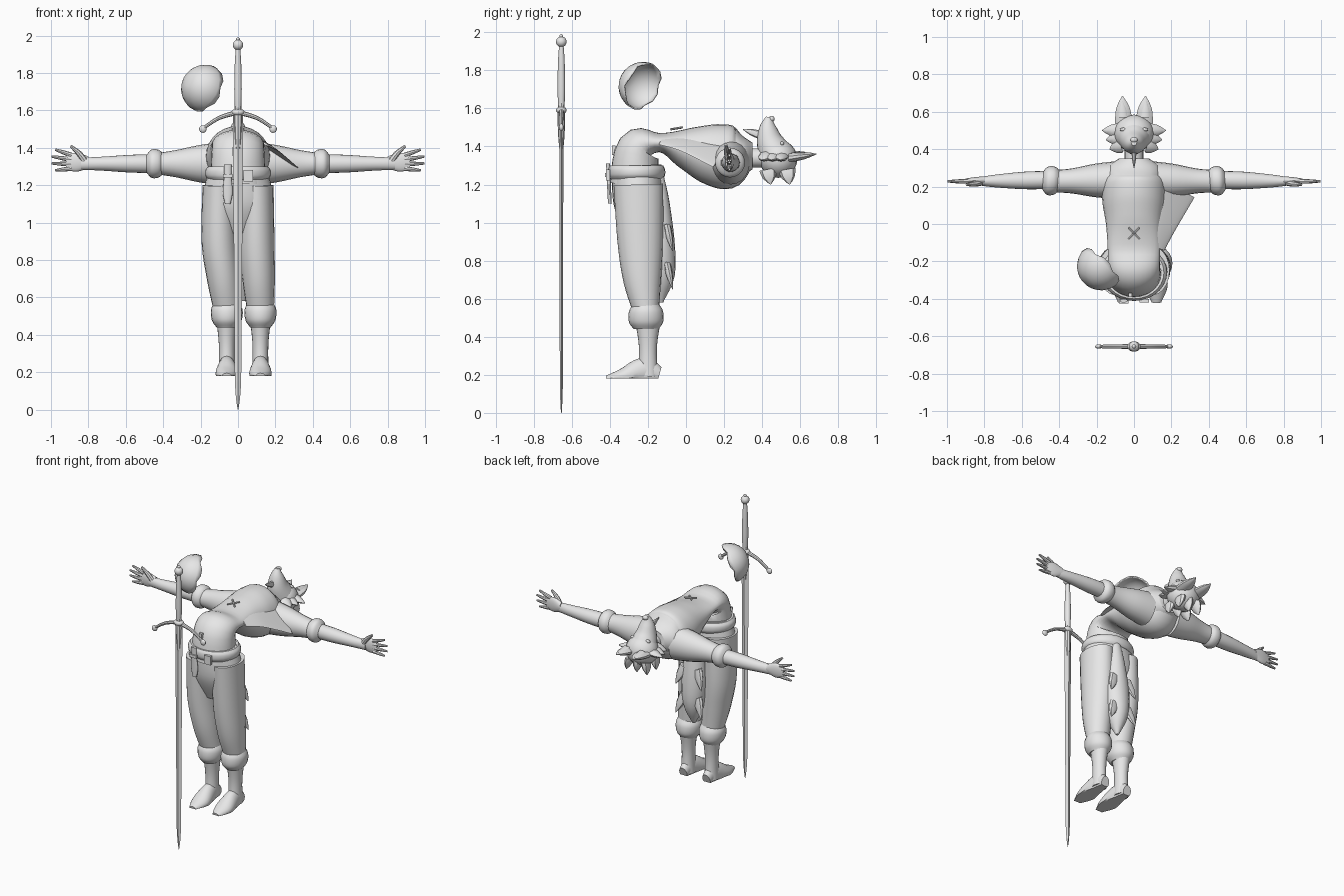
import bpy, bmesh, math
from mathutils import Vector

default_cube = bpy.data.objects.get("Cube")
if default_cube:
    bpy.data.objects.remove(default_cube)

GREY = (.8, .8, .8, 1)
clay = bpy.data.materials.new("plain_grey")
clay.use_nodes = True
clay.diffuse_color = GREY
clay.node_tree.nodes["Principled BSDF"].inputs["Base Color"].default_value = GREY

ACROSS, DEEP, UP = Vector((1, 0, 0)), Vector((0, 1, 0)), Vector((0, 0, 1))
SIDES = (("left", 1), ("right", -1))
parts = []


def finish(name, bm):
    bmesh.ops.recalc_face_normals(bm, faces=bm.faces)
    mesh = bpy.data.meshes.new(name)
    bm.to_mesh(mesh)
    bm.free()
    mesh.materials.append(clay)
    part = bpy.data.objects.new(name, mesh)
    bpy.context.collection.objects.link(part)
    parts.append(part)
    return part


def blend(keys, t):
    """Smooth curve through evenly spaced keys, numbers or vectors."""
    last = len(keys) - 1
    i = min(int(t * last), max(last - 1, 0))
    f = t * last - i
    a, b, c, d = (keys[min(max(i + k, 0), last)] for k in (-1, 0, 1, 2))
    return b + (c - a) * (f / 2) + (a * 2 - b * 5 + c * 4 - d) * (f * f / 2) + (b * 3 - a - c * 3 + d) * (f ** 3 / 2)


def bridge(bm, rows):
    for low, high in zip(rows, rows[1:]):
        for i in range(len(low)):
            bm.faces.new((low[i], low[i - 1], high[i - 1], high[i]))


def sweep(name, spine, width, depth=None, side=ACROSS, steps=16, sides=20, floor=None):
    """Elliptical body along a smooth spine; width is measured along side."""
    bm = bmesh.new()
    spine = [Vector(point) for point in spine]
    depth = depth or width
    rows = []
    for k in range(steps + 1):
        t = k / steps
        centre = blend(spine, t)
        ahead = blend(spine, min(t + .02, 1)) - blend(spine, max(t - .02, 0))
        wide = side.normalized() * max(blend(width, t), .002)
        deep = ahead.cross(side).normalized() * max(blend(depth, t), .002)
        row = []
        for i in range(sides):
            angle = math.tau * i / sides
            point = centre + wide * math.cos(angle) + deep * math.sin(angle)
            if floor is not None:
                point.z = max(point.z, floor)
            row.append(bm.verts.new(point))
        rows.append(row)
    bridge(bm, rows)
    bm.faces.new(rows[0])
    bm.faces.new(rows[-1])
    return finish(name, bm)


def column(name, x, y, bottom, top, width, depth=None, **options):
    return sweep(name, [(x, y, bottom), (x, y, top)], width, depth, **options)


def spike(name, root, tip, radius, thin=.6, side=UP):
    """Tapering tuft, flattened along side."""
    taper = [radius, radius * .8, .002]
    sweep(name, [root, tip], [r * thin for r in taper], taper, side, steps=4, sides=8)


def rod(name, spine, radius, side=UP):
    sweep(name, spine, [radius], side=side, steps=4, sides=6)


def ball(name, centre, size):
    bm = bmesh.new()
    bmesh.ops.create_uvsphere(bm, u_segments=20, v_segments=12, radius=1)
    bmesh.ops.scale(bm, vec=size, verts=bm.verts)
    bmesh.ops.translate(bm, vec=centre, verts=bm.verts)
    finish(name, bm)


def box(name, centre, size):
    bm = bmesh.new()
    bmesh.ops.create_cube(bm, size=1)
    bmesh.ops.scale(bm, vec=size, verts=bm.verts)
    bmesh.ops.translate(bm, vec=centre, verts=bm.verts)
    finish(name, bm)


# Shirt arched backwards, with neck, collar and loose drape
sweep("shirt", [(0, -.27, 1.2), (0, -.25, 1.39), (0, -.14, 1.42), (0, 0, 1.39),
                (0, .13, 1.36), (0, .25, 1.34), (0, .34, 1.35)],
      width=[.15, .14, .14, .15, .17, .16, .06],
      depth=[.13, .11, .05, .11, .16, .16, .05], steps=30, sides=28)
sweep("neck", [(0, .28, 1.34), (0, .44, 1.34)], [.05])
sweep("collar", [(0, .26, 1.35), (0, .35, 1.35)], [.15, .14, .08], [.15, .1, .07])
sweep("shirt_drape", [(.13, -.13, 1.43), (.17, 0, 1.41), (.23, .19, 1.35)],
      width=[.006], depth=[.04, .07, .12], side=Vector((.5, 0, .8)))

# Chest stitches and laces
for label, s in SIDES:
    rod(label + "_cross_stitch", [(-.03 * s, -.08, 1.49), (.03 * s, -.02, 1.5)], .006)
    rod(label + "_lace", [(0, -.19, 1.47), (.03 * s, -.28, 1.45)], .006)

# Trousers, belt and boots
sweep("hips", [(0, -.26, 1.3), (0, -.25, 1.1), (0, -.24, .93)], [.15, .19, .1], [.13, .13, .07], sides=28)
column("belt", 0, -.26, 1.23, 1.3, [.16, .175, .175, .16], [.14, .15, .15, .14], sides=28)
for label, thigh, ankle in (("left", .1, .12), ("right", -.1, -.06)):
    sweep(label + "_trouser_leg",
          [(thigh, -.25, 1.2), (thigh, -.24, .9), ((thigh + ankle) / 2, -.23, .7), (ankle, -.21, .54)],
          width=[.09, .095, .087, .073], depth=[.13, .12, .1, .07])
    column(label + "_cuff", ankle, -.21, .44, .57, [.055, .08, .085, .07], [.065, .09, .09, .07])
    column(label + "_boot_shaft", ankle, -.2, .19, .48, [.045, .042, .056], [.055, .047, .067])
    sweep(label + "_foot", [(ankle, -.14, .2), (ankle, -.22, .22), (ankle, -.33, .19), (ankle, -.42, .18)],
          width=[.03, .045, .06, .025], depth=[.04, .07, .045, .015], floor=.18)

# Strap, buckle and clasp
sweep("belt_strap", [(-.055, -.4, 1.1), (-.055, -.41, 1.31)], [.015, .026, .02, .02], [.01])
box("strap_loop", (-.055, -.41, 1.25), (.05, .03, .02))
box("buckle", (.055, -.41, 1.25), (.05, .02, .06))
box("chest_clasp", (-.02, -.38, 1.38), (.02, .02, .05))

# Bushy tail with ragged tufts
sweep("tail", [(.03, -.15, 1.26), (.03, -.14, .9), (.03, -.13, .58)],
      width=[.03, .06, .085, .07, .01], depth=[.03, .06, .08, .075, .01])
for label, s in SIDES:
    for height in (.9, .7):
        root = Vector((.03 + .05 * s, -.1, height + .08))
        spike(label + "_tail_tuft", root, root + Vector((.05 * s, .03, -.13)), .035, side=DEEP)

# Arms and hands
for label, s in SIDES:
    def limb(name, start, end, width, depth, height=1.315):
        sweep(label + name, [(s * start, .235, height), (s * end, .228, height)], width, depth, DEEP)
    limb("_sleeve", .1, .45, [.1, .09, .065, .06], [.115, .1, .07, .055])
    limb("_rolled_cuff", .4, .49, [.055, .075, .075, .045], [.055, .075, .075, .045])
    limb("_forearm", .47, .84, [.048, .047, .035, .02], [.05, .047, .037, .032])
    limb("_palm", .8, .92, [.02, .018, .01], [.03, .05, .04], height=1.323)
    for finger in range(4):
        spread = finger - 1.5
        root = (s * .89, .228, 1.325 - .024 * spread)
        tip = (s * (1 - .01 * spread * spread), .228, 1.335 - .037 * spread)
        sweep(f"{label}_finger", [root, tip], [.013, .011, .006], side=DEEP, steps=4, sides=8)
    sweep(label + "_thumb", [(s * .82, .222, 1.33), (s * .85, .215, 1.37), (s * .895, .21, 1.41)],
          [.018, .015, .007], side=DEEP, steps=6, sides=8)

# Head with the face turned upwards
ball("head", (0, .485, 1.335), (.108, .1, .1))
sweep("muzzle", [(0, .47, 1.36), (0, .44, 1.43), (0, .43, 1.5), (0, .435, 1.555)],
      width=[.095, .068, .045, .015], depth=[.09, .07, .045, .015])
ball("nose", (0, .45, 1.545), (.02, .016, .016))
spike("chin_beard", (0, .39, 1.46), (0, .3, 1.49), .022, side=ACROSS)
for label, s in SIDES:
    sweep(label + "_ear", [(s * .055, .54, 1.34), (s * .062, .685, 1.36)],
          width=[.026, .02, .002], depth=[.048, .04, .002], side=UP, sides=10)
    spike(label + "_inner_ear", (s * .06, .57, 1.37), (s * .063, .66, 1.365), .024, thin=.3)
    ball(label + "_eye", (s * .056, .505, 1.415), (.02, .01, .012))
    for k in range(3):
        root = (s * .07, .5 - .04 * k, 1.35)
        spike(label + "_cheek_tuft", root, (s * (.17 - .02 * k), .5 - .05 * k, 1.33), .04)
for column_index in (-1, 0, 1):
    for row_index in (0, 1):
        root = Vector((.06 * column_index, .43 + .1 * row_index, 1.28))
        spike("hair_tuft", root, root + Vector((.02 * column_index, .015, -.08)), .045, side=ACROSS)

# Loose shoulder shell with a ragged rim
bm = bmesh.new()
turn = Vector((-.6, -.6, .3)).to_track_quat('Z', 'Y')
rows = []
for k in range(1, 8):
    row = []
    for i in range(18):
        notch = .12 if k == 7 and i % 3 == 0 else 0
        bend, angle = math.pi / 2 * k / 7 - notch, math.tau * i / 18
        outward = ACROSS * math.cos(angle) + DEEP * math.sin(angle)
        point = turn @ (outward * math.sin(bend) + UP * math.cos(bend))
        row.append(bm.verts.new(point * .13 + Vector((-.175, -.225, 1.715))))
    rows.append(row)
bridge(bm, rows)
bm.faces.new(rows[0])
finish("shoulder_shell", bm).modifiers.new("thickness", 'SOLIDIFY').thickness = .008

# Long sword standing in front
FRONT = -.655
column("blade_point", 0, FRONT, 0, .15, [.002, .012, .017], [.002, .006, .008], sides=4)
column("blade", 0, FRONT, .15, 1.57, [.017, .028], [.008, .011], sides=4)
column("blade_collar", 0, FRONT, 1.39, 1.63, [.012, .018, .022, .018], [.011, .017, .02, .016], sides=8)
column("grip", 0, FRONT, 1.6, 1.93, [.016, .02, .018, .012])
ball("pommel", (0, FRONT, 1.95), [.028] * 3)
ball("pommel_cap", (0, FRONT, 1.98), [.01] * 3)
ball("guard_block", (0, FRONT, 1.59), (.035, .028, .02))
for label, s in SIDES:
    sweep(label + "_crossguard", [(0, FRONT, 1.59), (s * .1, FRONT, 1.56), (s * .185, FRONT, 1.505)],
          [.014, .011, .009], side=DEEP, sides=8)
    ball(label + "_guard_knob", (s * .188, FRONT, 1.5), (.02, .012, .02))

# Smooth shading with crisp edges
bpy.ops.object.select_all(action='DESELECT')
for part in parts:
    part.select_set(True)
bpy.context.view_layer.objects.active = parts[0]
bpy.ops.object.shade_smooth_by_angle(angle=math.radians(40))
